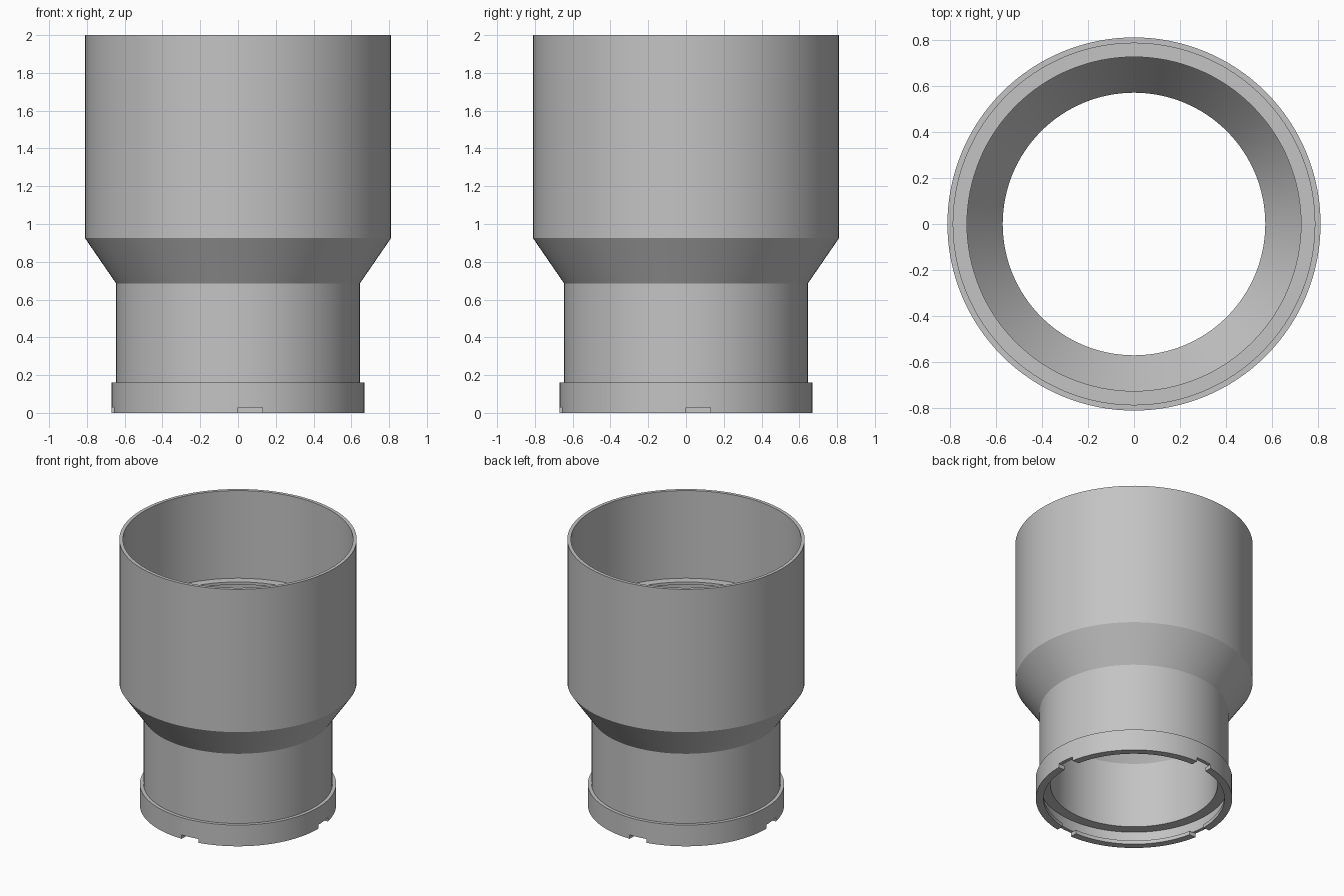
import bpy, math
from mathutils import Matrix

cube = bpy.data.objects.get("Cube")
if cube:
    bpy.data.objects.remove(cube, do_unlink=True)

SEGMENTS = 128

grey = bpy.data.materials.new("plain grey")
grey.use_nodes = True
colour = (0.55, 0.55, 0.55, 1)
grey.diffuse_color = colour
grey.node_tree.nodes["Principled BSDF"].inputs["Base Color"].default_value = colour


def revolve(name, profile):
    """Spin a closed (radius, height) outline around the z axis."""
    verts, faces, n = [], [], len(profile)
    for s in range(SEGMENTS):
        a = 2 * math.pi * s / SEGMENTS
        verts += [(r * math.cos(a), r * math.sin(a), z) for r, z in profile]
    for s in range(SEGMENTS):
        t = (s + 1) % SEGMENTS
        for i in range(n):
            j = (i + 1) % n
            faces.append((s * n + i, t * n + i, t * n + j, s * n + j))
    mesh = bpy.data.meshes.new(name)
    mesh.from_pydata(verts, [], faces)
    mesh.materials.append(grey)
    obj = bpy.data.objects.new(name, mesh)
    bpy.context.collection.objects.link(obj)
    return obj


# Hollow adapter body: outside going up, then inside going down
outside = [(0.67, 0), (0.67, 0.16), (0.645, 0.16), (0.645, 0.685),
           (0.81, 0.925), (0.81, 2)]
socket = [(0.785, 2), (0.785, 1.34), (0.725, 1.34), (0.725, 1.32),
          (0.74, 1.32), (0.74, 1.27), (0.725, 1.27)]
bore = [(0.725, 0.83), (0.57, 0.605), (0.57, 0.11)]
bayonet_channel = [(0.645, 0.11), (0.645, 0.028), (0.617, 0.028), (0.617, 0)]
body = revolve("adapter_body", outside + socket + bore + bayonet_channel)

# Four entry notches through the bottom lip
for k in range(4):
    bpy.ops.mesh.primitive_cube_add(size=1)
    cutter = bpy.context.object
    cutter.name = f"notch_cutter_{k + 1}"
    cutter.data.transform(Matrix.Rotation(k * math.pi / 2, 4, "Z")
                          @ Matrix.Translation((0.65, 0.065, 0))
                          @ Matrix.Diagonal((0.2, 0.13, 0.058, 1)))
    cutter.hide_render = True
    cut = body.modifiers.new("notch", "BOOLEAN")
    cut.operation = "DIFFERENCE"
    cut.solver = "EXACT"
    cut.object = cutter
    bpy.ops.object.select_all(action="DESELECT")
    body.select_set(True)
    bpy.context.view_layer.objects.active = body
    bpy.ops.object.modifier_apply(modifier=cut.name)
    bpy.data.objects.remove(cutter, do_unlink=True)

bpy.ops.object.shade_smooth_by_angle(angle=math.radians(30))
